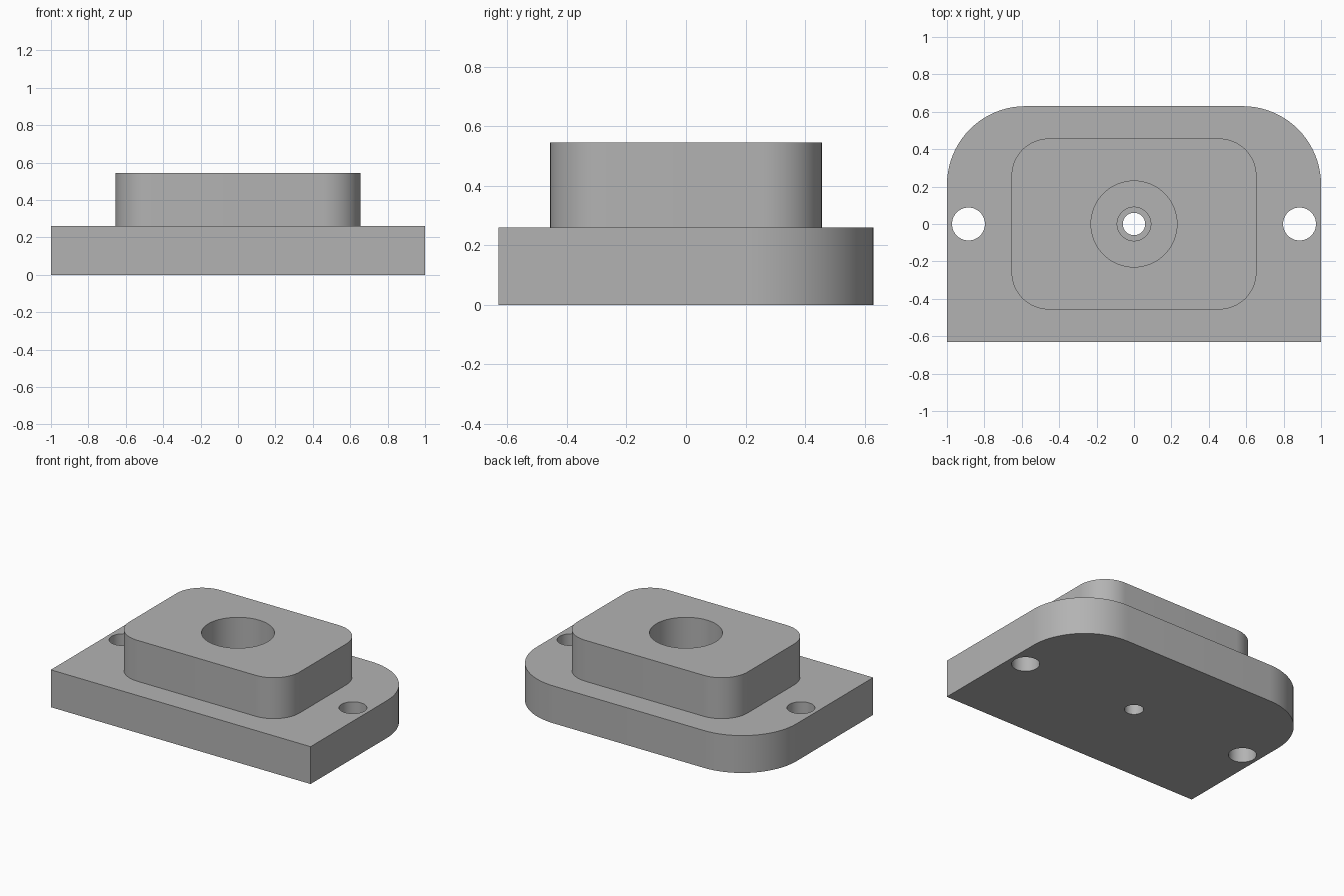
import bpy
import bmesh
from math import cos, sin, pi, radians

if "Cube" in bpy.data.objects:
    bpy.data.objects.remove(bpy.data.objects["Cube"])

# Single grey finish
grey = bpy.data.materials.new("grey")
grey.use_nodes = True
colour = (0.45, 0.45, 0.45, 1)
grey.diffuse_color = colour
grey.node_tree.nodes["Principled BSDF"].inputs["Base Color"].default_value = colour


def prism(name, outline, bottom, top):
    """Extrude a flat outline between two heights."""
    bm = bmesh.new()
    face = bm.faces.new([bm.verts.new((x, y, bottom)) for x, y in outline])
    side = bmesh.ops.extrude_face_region(bm, geom=[face])["geom"]
    raised = [v for v in side if isinstance(v, bmesh.types.BMVert)]
    bmesh.ops.translate(bm, verts=raised, vec=(0, 0, top - bottom))
    bmesh.ops.recalc_face_normals(bm, faces=bm.faces)
    mesh = bpy.data.meshes.new(name)
    bm.to_mesh(mesh)
    bm.free()
    mesh.materials.append(grey)
    obj = bpy.data.objects.new(name, mesh)
    bpy.context.collection.objects.link(obj)
    return obj


def rounded_rectangle(half_x, half_y, back_radius, front_radius, steps=20):
    """Outline whose back and front corners have their own radius."""
    points = []
    corners = [(1, 1, back_radius), (-1, 1, back_radius),
               (-1, -1, front_radius), (1, -1, front_radius)]
    for i, (sx, sy, r) in enumerate(corners):
        for k in range(steps + 1 if r else 1):
            a = (i + k / steps) * pi / 2
            points.append((sx * (half_x - r) + r * cos(a),
                           sy * (half_y - r) + r * sin(a)))
    return points


def circle(x, radius, steps=64):
    return [(x + radius * cos(2 * pi * k / steps), radius * sin(2 * pi * k / steps))
            for k in range(steps)]


def combine(body, tool, operation):
    """Apply a boolean, then discard the tool."""
    mod = body.modifiers.new(tool.name, "BOOLEAN")
    mod.operation = operation
    mod.solver = "EXACT"
    mod.object = tool
    bpy.context.view_layer.objects.active = body
    bpy.ops.object.modifier_apply(modifier=mod.name)
    bpy.data.objects.remove(tool)


base_top, height = 0.26, 0.545

# Base plate with rounded back corners, and the raised block on it
plate = prism("mounting_plate", rounded_rectangle(1, 0.63, 0.42, 0), 0, base_top)
block = prism("raised_block", rounded_rectangle(0.655, 0.457, 0.2, 0.2), 0.1, height)
combine(plate, block, "UNION")

# Stepped central bore and the two mounting holes
holes = [("main_bore", 0, 0.23, 0.2, 1),
         ("counterbore", 0, 0.09, 0.1, 0.3),
         ("through_hole", 0, 0.06, -0.1, 0.3),
         ("left_mounting_hole", 0.885, 0.088, -0.1, 1),
         ("right_mounting_hole", -0.885, 0.088, -0.1, 1)]
for name, x, radius, bottom, top in holes:
    combine(plate, prism(name, circle(x, radius), bottom, top), "DIFFERENCE")

# Smooth the curved walls, keep the rims sharp
bpy.ops.object.select_all(action="DESELECT")
plate.select_set(True)
bpy.context.view_layer.objects.active = plate
bpy.ops.object.shade_smooth_by_angle(angle=radians(30))
